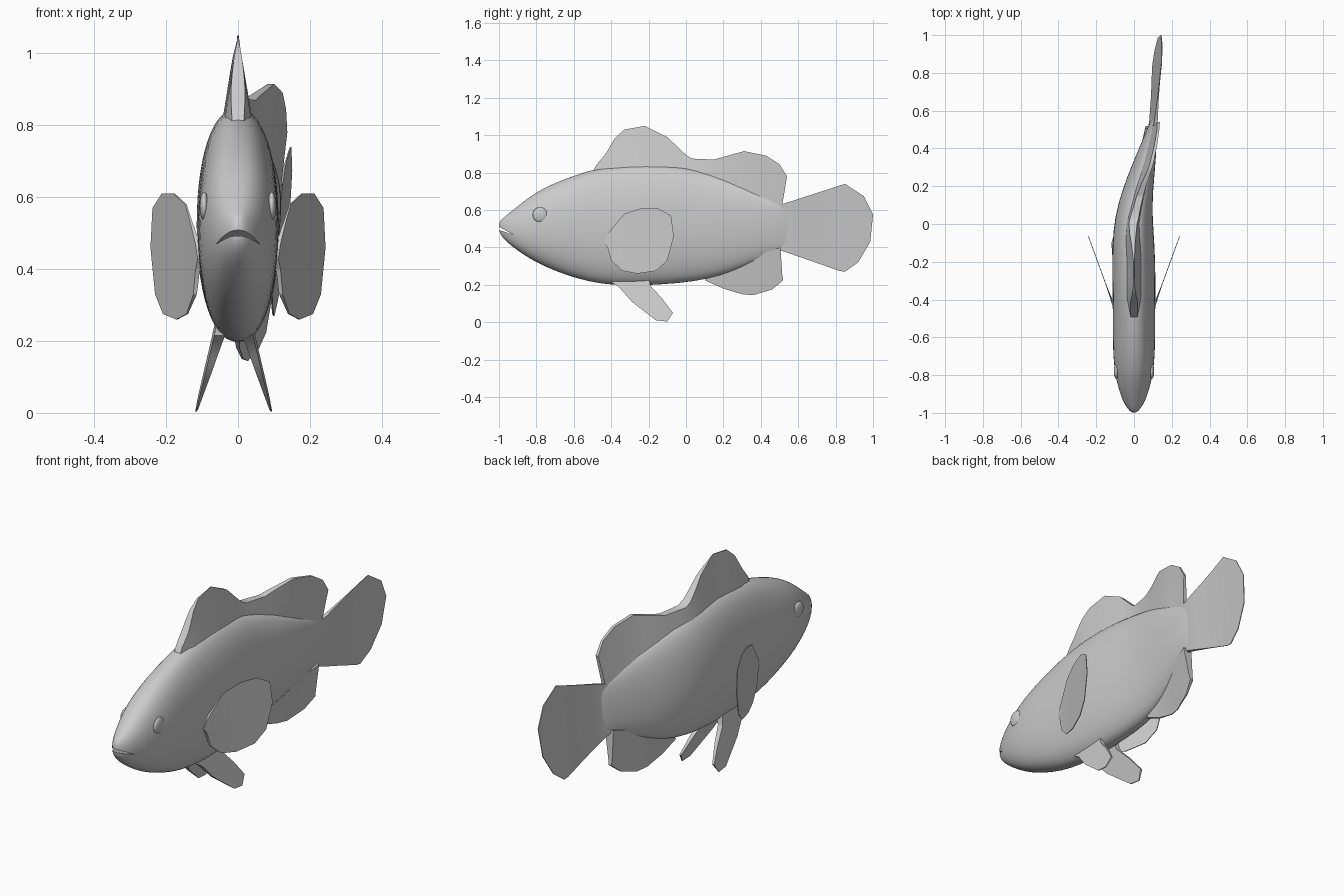
import bpy, bmesh, math
from mathutils import Vector

if "Cube" in bpy.data.objects:
    bpy.data.objects.remove(bpy.data.objects["Cube"], do_unlink=True)

# One plain grey for the whole fish
grey = bpy.data.materials.new("plain_grey")
grey.use_nodes = True
grey.diffuse_color = (0.6, 0.6, 0.6, 1)
grey.node_tree.nodes["Principled BSDF"].inputs["Base Color"].default_value = (0.6, 0.6, 0.6, 1)


def lerp_table(table, v):
    """Smoothly blend between (key, value) pairs."""
    if v <= table[0][0]:
        return table[0][1]
    for (a, p), (b, q) in zip(table, table[1:]):
        if v <= b:
            t = (v - a) / (b - a)
            return p + (q - p) * t
    return table[-1][1]


SWIM = [(-0.2, 0), (0, -0.008), (0.1, 0.004), (0.2, 0.022), (0.3, 0.047),
        (0.4, 0.072), (0.54, 0.102), (0.8, 0.118), (1, 0.136)]


def spine_x(y, z):
    """Sideways swimming bend, with the rear leaning over."""
    ramp = min(1, max(0, (y + 0.02) / 0.32))
    return lerp_table(SWIM, y) + 0.1 * ramp * (z - 0.5)


def finish(bm, name, angle=40):
    bmesh.ops.recalc_face_normals(bm, faces=bm.faces)
    mesh = bpy.data.meshes.new(name)
    bm.to_mesh(mesh)
    bm.free()
    mesh.materials.append(grey)
    ob = bpy.data.objects.new(name, mesh)
    bpy.context.collection.objects.link(ob)
    smooth(ob, angle)
    return ob


def smooth(ob, angle):
    bpy.ops.object.select_all(action='DESELECT')
    ob.select_set(True)
    bpy.context.view_layer.objects.active = ob
    bpy.ops.object.shade_smooth_by_angle(angle=math.radians(angle))


def fin(name, outline, centre, half):
    """Side outline (y, z), sliced into strips, bent and thickened."""
    bm = bmesh.new()
    bm.faces.new([bm.verts.new((0, y, z)) for y, z in outline])
    for axis, start in ((1, -1), (2, 0)):
        for i in range(1, 32):
            co, no = Vector(), Vector()
            co[axis], no[axis] = start + i * 0.067, 1
            bmesh.ops.bisect_plane(bm, geom=bm.verts[:] + bm.edges[:] + bm.faces[:],
                                   plane_co=co, plane_no=no, dist=0.0005)
    near = list(bm.verts)
    geom = bmesh.ops.extrude_face_region(bm, geom=bm.faces[:], use_keep_orig=True)["geom"]
    far = [g for g in geom if isinstance(g, bmesh.types.BMVert)]
    for verts, side in ((near, -1), (far, 1)):
        for v in verts:
            y, z = v.co.y, v.co.z
            v.co.x = centre(y, z) + side * half(y, z)
    return finish(bm, name)


# Body: rounded oval sections (y, bottom, top, half width)
SECTIONS = [
    (-1.0, 0.485, 0.535, 0.012), (-0.98, 0.45, 0.556, 0.033), (-0.94, 0.413, 0.588, 0.058),
    (-0.88, 0.368, 0.638, 0.08), (-0.8, 0.318, 0.698, 0.1), (-0.7, 0.273, 0.748, 0.111),
    (-0.58, 0.23, 0.793, 0.113), (-0.45, 0.202, 0.832, 0.113), (-0.3, 0.192, 0.85, 0.115),
    (-0.12, 0.2, 0.85, 0.114), (0.04, 0.215, 0.825, 0.1), (0.18, 0.245, 0.78, 0.08),
    (0.3, 0.29, 0.73, 0.06), (0.42, 0.345, 0.675, 0.039), (0.51, 0.38, 0.635, 0.02),
    (0.56, 0.41, 0.61, 0.006)]
SIDES = 28
bm = bmesh.new()
rings = []
for y, low, high, wide in SECTIONS:
    ring = []
    for i in range(SIDES):
        a = math.tau * i / SIDES
        c, s = math.cos(a), math.sin(a)
        px = math.copysign(abs(c) ** 0.88, c) * wide
        z = (low + high) / 2 + math.copysign(abs(s) ** 0.95, s) * (high - low) / 2
        ring.append(bm.verts.new((spine_x(y, z) + px, y, z)))
    rings.append(ring)
for r, q in zip(rings, rings[1:]):
    for i in range(SIDES):
        j = (i + 1) % SIDES
        bm.faces.new((r[i], r[j], q[j], q[i]))
bm.faces.new(rings[0])
bm.faces.new(rings[-1])
body = finish(bm, "body", 60)
body.modifiers.new("rounding", 'SUBSURF').levels = 1

# Mouth: a thin wedge sloping down and back, cut out of the snout
bm = bmesh.new()
wedge = [(-1.03, 0.525), (-1.03, 0.503), (-0.92, 0.468)]
left, right = [[bm.verts.new((x, y, z)) for y, z in wedge] for x in (-0.2, 0.2)]
bm.faces.new(left)
bm.faces.new(right)
for i in range(3):
    j = (i + 1) % 3
    bm.faces.new((left[i], left[j], right[j], right[i]))
cutter = finish(bm, "mouth_cutter")
cutter.hide_render = True
cut = body.modifiers.new("mouth", 'BOOLEAN')
cut.operation, cut.object, cut.solver = 'DIFFERENCE', cutter, 'EXACT'
smooth(body, 60)
for m in ("rounding", "mouth"):
    bpy.ops.object.modifier_apply(modifier=m)
bpy.data.objects.remove(cutter, do_unlink=True)
smooth(body, 50)

# Eyes: low bulges on the sides of the head
for name, side in (("left_eye", 1), ("right_eye", -1)):
    bm = bmesh.new()
    bmesh.ops.create_uvsphere(bm, u_segments=20, v_segments=12, radius=0.04)
    for v in bm.verts:
        v.co = (side * 0.094 + v.co.x * 0.32, v.co.y - 0.78, v.co.z + 0.575)
    finish(bm, name, 60)

# Fins along the centre line, thick at the root and thin at the rim
fin("dorsal_fin",
    [(-0.5, 0.8), (-0.48, 0.84), (-0.43, 0.9), (-0.38, 0.985), (-0.33, 1.03), (-0.22, 1.05),
     (-0.1, 0.99), (0, 0.895), (0.03, 0.875), (0.15, 0.87), (0.31, 0.915), (0.43, 0.89),
     (0.5, 0.845), (0.54, 0.78), (0.51, 0.6), (0.3, 0.68), (0, 0.77), (-0.3, 0.79)],
    spine_x,
    lambda y, z: 0.002 + max(0, 1.04 - z) * lerp_table(
        [(-0.5, 0.06), (-0.38, 0.17), (-0.1, 0.17), (0.1, 0.1), (0.5, 0.02)], y))
fin("anal_fin",
    [(0.1, 0.225), (0.2, 0.18), (0.3, 0.15), (0.36, 0.145), (0.46, 0.175), (0.52, 0.225),
     (0.515, 0.25), (0.505, 0.4), (0.3, 0.34), (0.15, 0.27)],
    spine_x, lambda y, z: 0.002 + max(0, z - 0.15) * 0.09)
fin("tail_fin",
    [(0.45, 0.61), (0.51, 0.63), (0.85, 0.74), (0.95, 0.675), (1, 0.575), (0.985, 0.43),
     (0.92, 0.32), (0.85, 0.27), (0.82, 0.275), (0.505, 0.385), (0.45, 0.4)],
    spine_x, lambda y, z: 0.002 + max(0, 0.7 - y) * 0.045)

# Paired fins
PECTORAL = [(-0.42, 0.4), (-0.4, 0.33), (-0.34, 0.275), (-0.26, 0.26), (-0.16, 0.275),
            (-0.1, 0.33), (-0.065, 0.46), (-0.08, 0.57), (-0.15, 0.61), (-0.24, 0.61),
            (-0.33, 0.58), (-0.38, 0.52), (-0.42, 0.47), (-0.44, 0.43)]
PELVIC = [(-0.4, 0.215), (-0.36, 0.19), (-0.29, 0.11), (-0.16, 0.01), (-0.1, 0.004),
          (-0.07, 0.05), (-0.13, 0.13), (-0.19, 0.195), (-0.2, 0.24), (-0.33, 0.25)]
for word, side in (("left", 1), ("right", -1)):
    fin(word + "_pectoral_fin", PECTORAL,
        lambda y, z: side * (0.112 + (y + 0.42) * 0.365),
        lambda y, z: 0.002 + max(0, -0.35 - y) * 0.06)
    fin(word + "_pelvic_fin", PELVIC,
        lambda y, z: -0.012 + side * (0.103 - z * 0.27 + (y + 0.2) * 0.03),
        lambda y, z: 0.002 + z * 0.06)
